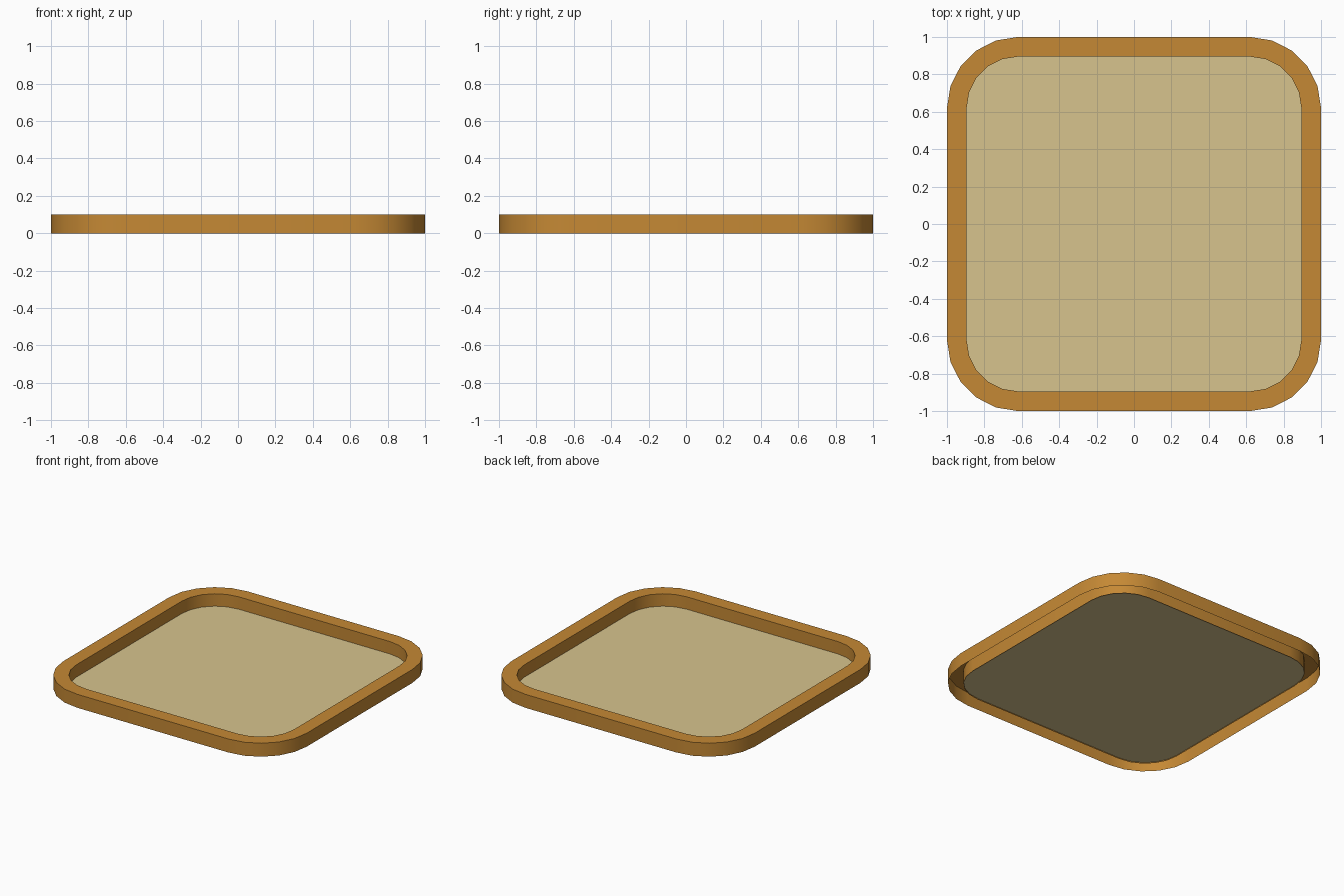
import bpy, bmesh, math

if "Cube" in bpy.data.objects:
    bpy.data.objects.remove(bpy.data.objects["Cube"])

HEIGHT = 0.1
PANEL_Z = 0.008
CENTRE = 0.62      # corner arc centre
STEPS = 5          # segments per corner


def outline(half):
    """Rounded square, corners sharing the same arc centres."""
    r = half - CENTRE
    pts = []
    for q, (sx, sy) in enumerate([(1, 1), (-1, 1), (-1, -1), (1, -1)]):
        for i in range(STEPS + 1):
            a = math.pi / 2 * (q + i / STEPS)
            pts.append((sx * CENTRE + r * math.cos(a), sy * CENTRE + r * math.sin(a)))
    return pts


def make_object(name, loops, colour, cap=False):
    """Bridge successive (half width, z) outlines, or cap a single one."""
    bm = bmesh.new()
    rings = [[bm.verts.new((x, y, z)) for x, y in outline(h)] for h, z in loops]
    for a, b in zip(rings, rings[1:]):
        n = len(a)
        for i in range(n):
            j = (i + 1) % n
            bm.faces.new((a[i], a[j], b[j], b[i]))
    if cap:
        bm.faces.new(rings[-1])
    mesh = bpy.data.meshes.new(name)
    bm.to_mesh(mesh)
    bm.free()
    obj = bpy.data.objects.new(name, mesh)
    bpy.context.collection.objects.link(obj)
    mat = bpy.data.materials.new(name + "_colour")
    mat.diffuse_color = colour
    mat.use_nodes = True
    mat.node_tree.nodes["Principled BSDF"].inputs["Base Color"].default_value = mat.diffuse_color
    mesh.materials.append(mat)
    bpy.ops.object.select_all(action='DESELECT')
    obj.select_set(True)
    bpy.context.view_layer.objects.active = obj
    bpy.ops.object.shade_smooth_by_angle(angle=math.radians(30))
    return obj


# Raised rim: outer wall, flat top, inner wall, open underneath
make_object("tray_rim", [(1.0, 0), (1.0, HEIGHT), (0.895, HEIGHT), (0.895, 0)],
            (0.56, 0.25, 0.035, 1))

# Flat floor panel inside the rim
make_object("tray_floor", [(0.895, PANEL_Z)], (0.68, 0.55, 0.27, 1), cap=True)
